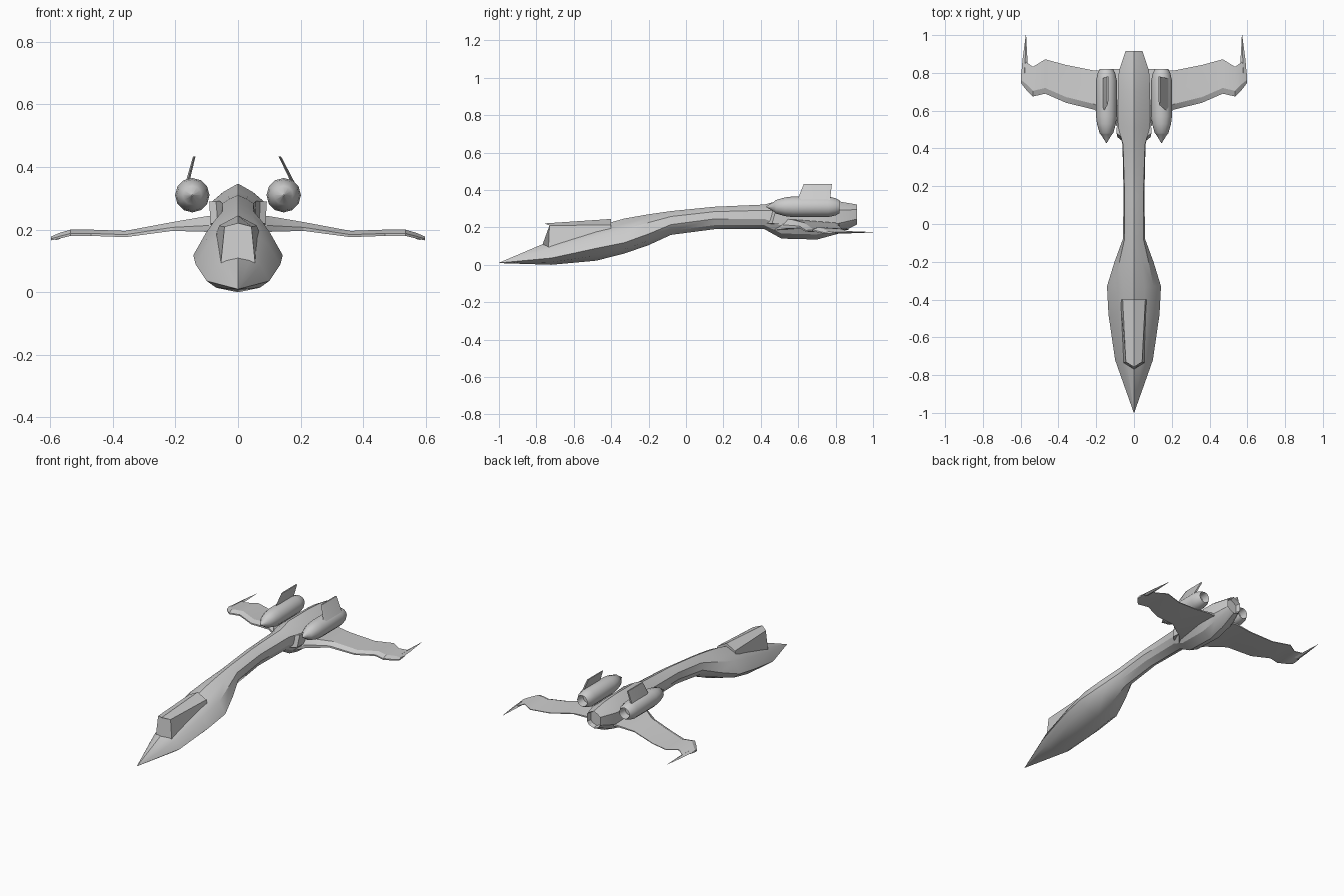
import bpy, bmesh, math

if "Cube" in bpy.data.objects:
    bpy.data.objects.remove(bpy.data.objects["Cube"])


def loft(name, rings, mirror=False, recess=0, angle=30):
    """Skin a list of equal-length point rings and cap both ends."""
    bm = bmesh.new()
    vs = [[bm.verts.new(p) for p in r] for r in rings]
    n = len(rings[0])
    for a, b in zip(vs, vs[1:]):
        for i in range(n):
            j = (i + 1) % n
            bm.faces.new((a[i], a[j], b[j], b[i]))
    bm.faces.new(vs[0][::-1])
    end = bm.faces.new(vs[-1])
    bmesh.ops.recalc_face_normals(bm, faces=bm.faces)
    if recess:  # hollow exhaust in the last cap
        bmesh.ops.inset_region(bm, faces=[end], thickness=0.006)
        bmesh.ops.translate(bm, verts=end.verts, vec=(0, -recess, 0))
    bmesh.ops.remove_doubles(bm, verts=bm.verts, dist=0.0005)
    bmesh.ops.recalc_face_normals(bm, faces=bm.faces)
    me = bpy.data.meshes.new(name)
    bm.to_mesh(me)
    bm.free()
    ob = bpy.data.objects.new(name, me)
    bpy.context.collection.objects.link(ob)
    if mirror:
        ob.modifiers.new("mirror", 'MIRROR')
    bpy.ops.object.select_all(action='DESELECT')
    ob.select_set(True)
    bpy.context.view_layer.objects.active = ob
    bpy.ops.object.shade_smooth_by_angle(angle=math.radians(angle))
    return ob


def both_sides(half):
    """Close a half outline (first and last point on the centre line)."""
    return half + [(-x, y, z) for x, y, z in half[-2:0:-1]]


def hull_ring(y, w, zb, zw, zt, sx, sz):
    """Keel, widest line, shoulder and ridge of one hull section."""
    h = zt - zw
    return both_sides([
        (0, y, zb), (w * .69, y, zb + .39 * (zw - zb)), (w, y, zw),
        (w * sx, y, zw + h * sz),
        (w * sx * .55, y, zw + h * (sz + (1 - sz) * .55)), (0, y, zt)])


# Hull: y, half width, keel z, widest z, ridge z, shoulder x and z fractions
hull = [
    (-1.0, .001, .009, .010, .011, .8, .5),
    (-.72, .100, .000, .036, .130, .72, .55),
    (-.48, .135, .022, .088, .205, .72, .55),
    (-.33, .143, .060, .118, .247, .72, .55),
    (-.20, .103, .105, .165, .270, .75, .58),
    (-.08, .059, .160, .215, .287, .85, .60),
    (.15, .055, .190, .245, .310, .90, .60),
    (.42, .061, .190, .245, .322, .95, .60),
    (.51, .083, .140, .210, .347, 1.0, .58),
    (.70, .086, .135, .205, .347, 1.0, .58),
    (.81, .080, .165, .220, .340, 1.0, .60),
    (.915, .045, .215, .245, .322, 1.0, .65)]
loft("hull", [hull_ring(*h) for h in hull], recess=.03)

# Canopy with a pointed windscreen
loft("canopy", [
    both_sides([(0, -.77, .10), (.055, -.735, .09), (.043, -.73, .21), (0, -.757, .221)]),
    both_sides([(0, -.40, .19), (.072, -.40, .18), (.060, -.40, .213), (0, -.40, .245)])])

# Side intakes where the neck meets the rear hull
loft("intake", [
    [(.05, .43, .22), (.088, .46, .22), (.092, .48, .29), (.05, .45, .29)],
    [(.05, .66, .21), (.088, .66, .21), (.088, .66, .28), (.05, .66, .28)]], mirror=True)


# Wings: x, leading y, trailing y, middle z, half thickness
def wing_ring(x, lead, trail, z, t):
    c = min(.03, (trail - lead) * .3)
    return [(x, lead, z - t), (x, lead, z - t * .2), (x, lead + c, z + t),
            (x, trail, z + t * .2), (x, trail, z - t * .2), (x, lead + c, z - t)]


wing = [(.05, .47, .82, .215, .030), (.10, .53, .82, .218, .025),
        (.21, .605, .812, .210, .014), (.36, .642, .842, .186, .010),
        (.47, .69, .872, .190, .010), (.535, .675, .832, .190, .010),
        (.572, .712, .858, .180, .009), (.597, .745, .80, .172, .006)]
loft("wing", [wing_ring(*w) for w in wing], mirror=True, angle=20)

# Wing tip spikes
loft("wing_spike", [
    [(.562, .80, .174), (.580, .80, .184), (.597, .79, .174), (.580, .80, .166)],
    [(.564, .87, .174), (.576, .87, .180), (.590, .87, .174), (.576, .87, .168)],
    [(.571, 1.0, .174), (.572, 1.0, .175), (.573, 1.0, .174), (.572, 1.0, .173)]], mirror=True)

# Engine pods: y, radius
pod = [(.43, .002), (.475, .030), (.480, .036), (.53, .050), (.57, .055),
       (.76, .055), (.80, .046), (.82, .035)]
loft("engine", [[(.146 + r * math.cos(k * math.pi / 6), y, .31 + r * math.sin(k * math.pi / 6))
                 for k in range(12)] for y, r in pod], mirror=True, recess=.05, angle=35)


# Engine fins, leaning inward by slightly different amounts
def fin(name, side, base, top):
    def ring(x, z, y0, y1, t):
        return [(side * (x + dx), y, z) for dx, y in
                ((-t, y0 + .02), (0, y0), (t, y0 + .02), (t, y1), (-t, y1))]
    loft(name, [ring(base, .345, .595, .77, .006), ring(top, .433, .63, .78, .004)])


fin("right_fin", 1, .178, .134)
fin("left_fin", -1, .163, .140)
